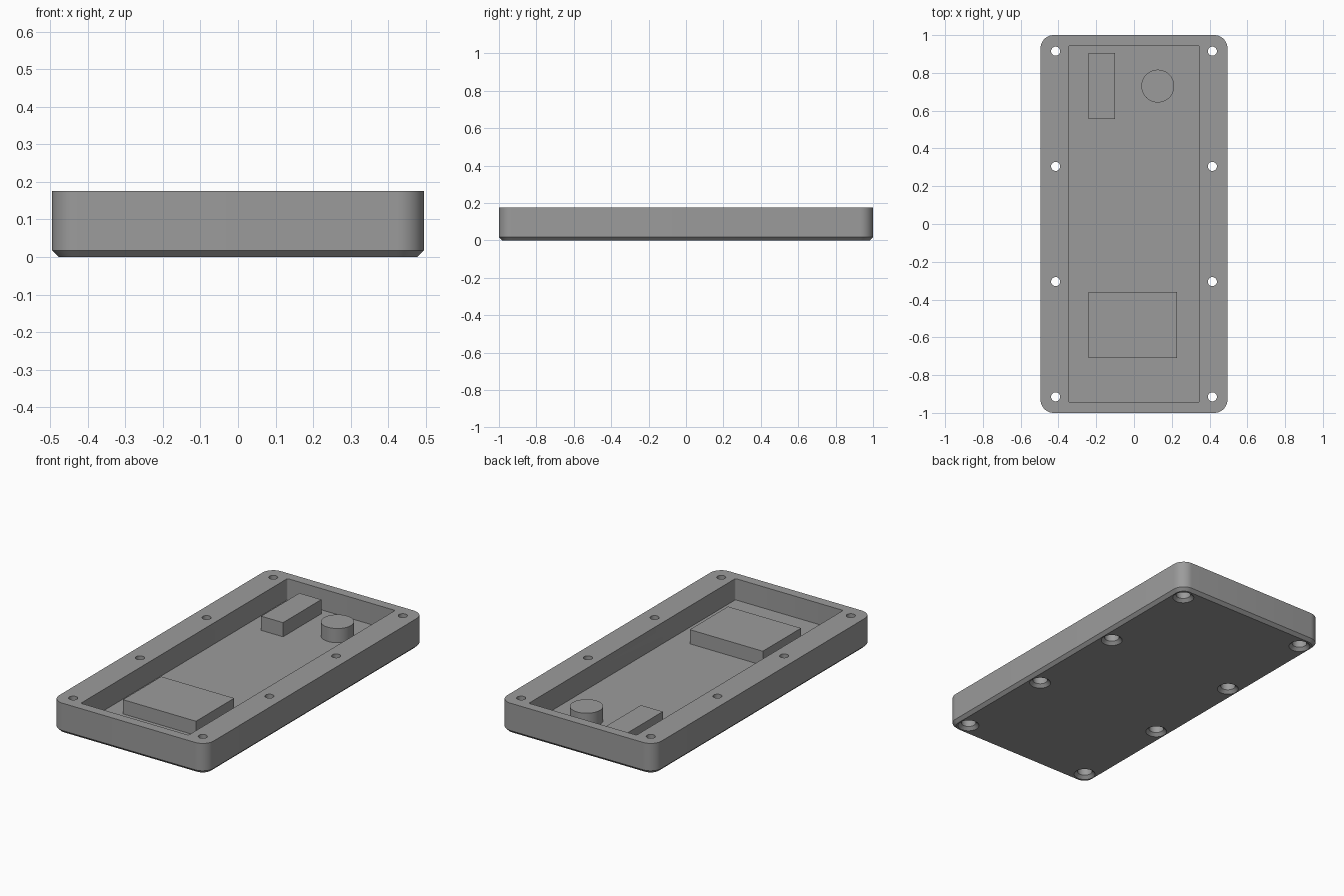
import bpy, bmesh, math

if "Cube" in bpy.data.objects:
    bpy.data.objects.remove(bpy.data.objects["Cube"])

HX, HY, TOP = 0.495, 1.0, 0.176      # tray half sizes and height
CHAMFER, CORNER = 0.0175, 0.07
FLOOR, PART_TOP = 0.053, 0.135       # pocket floor, top of raised blocks

grey = bpy.data.materials.new("grey plastic")
grey.diffuse_color = (0.33, 0.33, 0.33, 1)
grey.use_nodes = True
grey.node_tree.nodes["Principled BSDF"].inputs["Base Color"].default_value = grey.diffuse_color


def rounded_rect(hx, hy, r, n, cx=0, cy=0):
    pts = []
    for q, (sx, sy) in enumerate([(1, 1), (-1, 1), (-1, -1), (1, -1)]):
        for i in range(n + 1):
            a = math.pi / 2 * (q + i / n)
            pts.append((cx + sx * (hx - r) + r * math.cos(a),
                        cy + sy * (hy - r) + r * math.sin(a)))
    return pts


def circle(cx, cy, r, n):
    return [(cx + r * math.cos(2 * math.pi * i / n),
             cy + r * math.sin(2 * math.pi * i / n)) for i in range(n)]


def loft(bm, sections):
    """Closed solid through a stack of (outline, z) sections."""
    rings = [[bm.verts.new((x, y, z)) for x, y in pts] for pts, z in sections]
    bm.faces.new(rings[0][::-1])
    bm.faces.new(rings[-1])
    for a, b in zip(rings, rings[1:]):
        for i in range(len(a)):
            j = (i + 1) % len(a)
            bm.faces.new((a[i], a[j], b[j], b[i]))


def finish(name, bm):
    bmesh.ops.recalc_face_normals(bm, faces=bm.faces)
    me = bpy.data.meshes.new(name)
    bm.to_mesh(me)
    bm.free()
    me.materials.append(grey)
    ob = bpy.data.objects.new(name, me)
    bpy.context.collection.objects.link(ob)
    return ob


def select(ob):
    bpy.ops.object.select_all(action='DESELECT')
    ob.select_set(True)
    bpy.context.view_layer.objects.active = ob


def smooth(ob):
    select(ob)
    bpy.ops.object.shade_smooth_by_angle(angle=math.radians(30))


# Tray body with rounded corners and chamfered bottom edge
bm = bmesh.new()
loft(bm, [(rounded_rect(HX - CHAMFER, HY - CHAMFER, CORNER - CHAMFER, 10), 0),
          (rounded_rect(HX, HY, CORNER, 10), CHAMFER),
          (rounded_rect(HX, HY, CORNER, 10), TOP)])
tray = finish("tray", bm)

# Cutter: central pocket and stepped screw holes with chamfered mouths
bm = bmesh.new()
pocket = rounded_rect(0.345, 0.945, 0.009, 4)
loft(bm, [(pocket, FLOOR), (pocket, TOP + 0.1)])
for x in (-0.415, 0.415):
    for y in (-0.915, -0.305, 0.305, 0.915):
        loft(bm, [(circle(x, y, r, 32), z) for r, z in (
            (0.0675, -0.01), (0.04, CHAMFER), (0.04, 0.07),
            (0.024, 0.07), (0.024, TOP + 0.1))])
cutter = finish("pocket_and_hole_cutter", bm)
cutter.hide_render = True

mod = tray.modifiers.new("cut", 'BOOLEAN')
mod.operation = 'DIFFERENCE'
mod.solver = 'EXACT'
mod.object = cutter
select(tray)
bpy.ops.object.modifier_apply(modifier=mod.name)
bpy.data.objects.remove(cutter)
smooth(tray)


# Raised blocks on the pocket floor
def raised(name, outline):
    bm = bmesh.new()
    loft(bm, [(outline, FLOOR - 0.005), (outline, PART_TOP)])
    smooth(finish(name, bm))


def rect(x0, x1, y0, y1):
    return [(x0, y0), (x1, y0), (x1, y1), (x0, y1)]


raised("large_block", rect(-0.24, 0.228, -0.71, -0.36))
raised("small_block", rect(-0.24, -0.10, 0.555, 0.905))
raised("round_boss", circle(0.126, 0.73, 0.087, 48))
